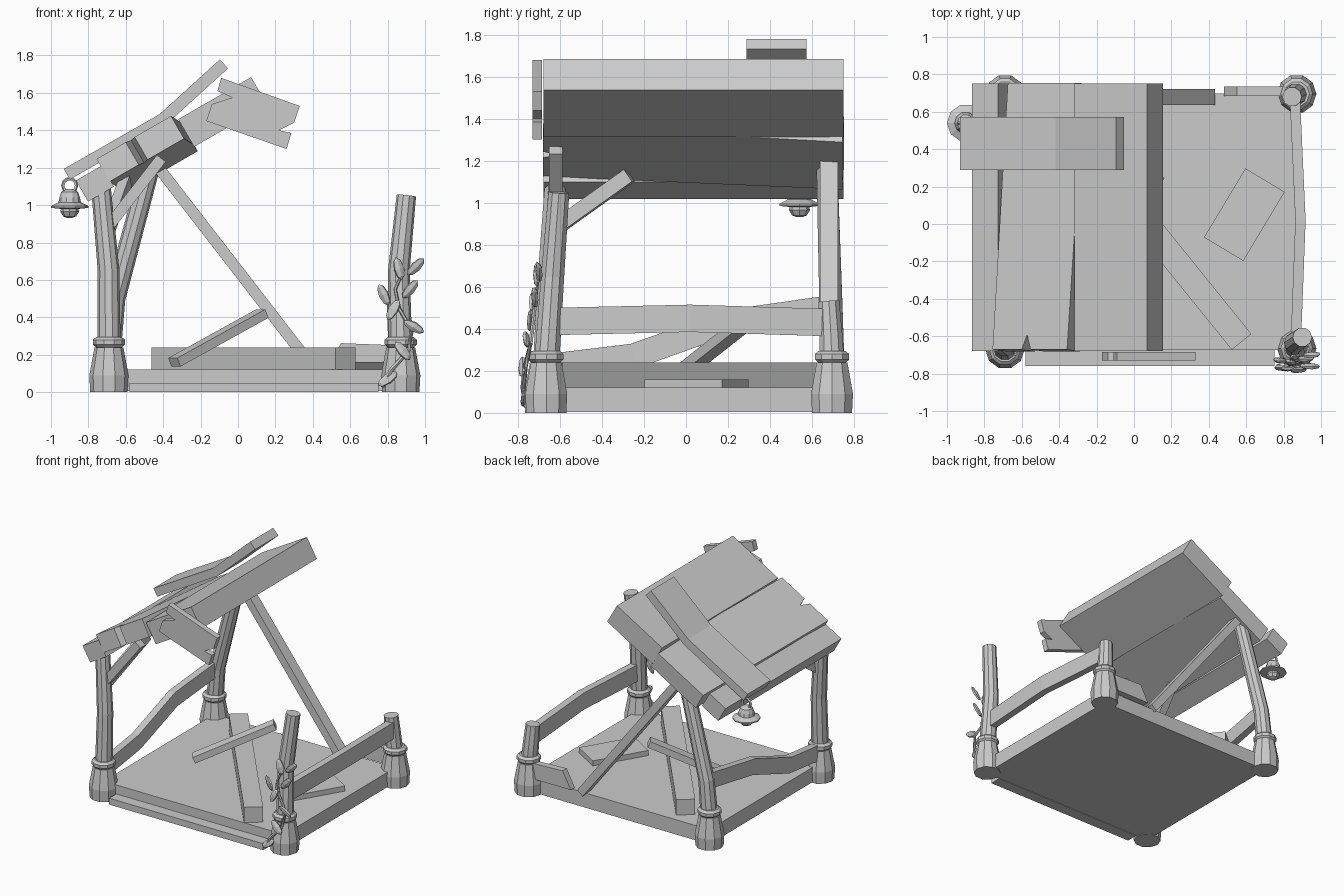
import bpy, bmesh, math
from mathutils import Vector, Matrix

if "Cube" in bpy.data.objects:
    bpy.data.objects.remove(bpy.data.objects["Cube"])

def finish(bm, name):
    bmesh.ops.recalc_face_normals(bm, faces=bm.faces)
    me = bpy.data.meshes.new(name)
    bm.to_mesh(me)
    bm.free()
    ob = bpy.data.objects.new(name, me)
    bpy.context.collection.objects.link(ob)
    return ob

def sweep(name, path, sections):
    """Carry 2D cross-sections (side, up) along a path and cap the ends."""
    pts = [Vector(p) for p in path]
    bm = bmesh.new()
    rings = []
    for i, p in enumerate(pts):
        t = (pts[min(i + 1, len(pts) - 1)] - pts[max(i - 1, 0)]).normalized()
        ref = Vector((0, 1, 0)) if abs(t.z) > 0.9 else Vector((0, 0, 1))
        side = t.cross(ref).normalized()
        up = side.cross(t)
        rings.append([bm.verts.new(p + side * a + up * b) for a, b in sections[i]])
    n = len(rings[0])
    for r, s in zip(rings, rings[1:]):
        for k in range(n):
            bm.faces.new((r[k], r[(k + 1) % n], s[(k + 1) % n], s[k]))
    bm.faces.new(rings[0])
    bm.faces.new(rings[-1])
    return finish(bm, name)

def circle(r, n=10):
    return [(r * math.cos(2 * math.pi * k / n), r * math.sin(2 * math.pi * k / n)) for k in range(n)]

def tube(name, path, radii, n=10):
    return sweep(name, path, [circle(r, n) for r in radii])

def beam(name, path, w, h):
    a, b = w / 2, h / 2
    return sweep(name, path, [[(-a, -b), (a, -b), (a, b), (-a, b)]] * len(path))

def lathe(name, x, y, prof, n=10):
    bm = bmesh.new()
    rings = [[bm.verts.new((x + a, y + b, z)) for a, b in circle(r, n)] for r, z in prof]
    for r, s in zip(rings, rings[1:]):
        for k in range(n):
            bm.faces.new((r[k], r[(k + 1) % n], s[(k + 1) % n], s[k]))
    bm.faces.new(rings[0])
    bm.faces.new(rings[-1])
    return finish(bm, name)

def prism(name, outline, thick, mat):
    bm = bmesh.new()
    lo, hi = ([bm.verts.new(mat @ Vector((a, b, z))) for a, b in outline] for z in (-thick / 2, thick / 2))
    n = len(outline)
    for k in range(n):
        bm.faces.new((lo[k], lo[(k + 1) % n], hi[(k + 1) % n], hi[k]))
    bm.faces.new(lo)
    bm.faces.new(hi)
    return finish(bm, name)

def rect(w, d):
    return [(-w / 2, -d / 2), (w / 2, -d / 2), (w / 2, d / 2), (-w / 2, d / 2)]

# Floor slab and front step
prism("floor", rect(1.56, 1.37), 0.115, Matrix.Translation((0.09, 0.012, 0.0625)))
prism("front_step", rect(1.33, 0.09), 0.05, Matrix.Translation((0.085, -0.715, 0.025)))

# Post feet, collars and bent shafts
posts = {
    "front_left": [(-0.69, -0.67, 0.2), (-0.692, -0.65, 0.65), (-0.735, -0.62, 1.12)],
    "back_left": [(-0.69, 0.695, 0.2), (-0.66, 0.69, 0.5), (-0.47, 0.67, 1.2)],
    "front_right": [(0.87, -0.665, 0.2), (0.86, -0.635, 0.65), (0.90, -0.605, 1.05)],
    "back_right": [(0.87, 0.695, 0.2), (0.857, 0.69, 0.36), (0.845, 0.68, 0.53)],
}
for name, path in posts.items():
    x, y = path[0][:2]
    lathe(name + "_foot", x, y, [(0.1, 0), (0.105, 0.09), (0.077, 0.24)])
    lathe(name + "_collar", x, y, [(0.07, 0.24), (0.086, 0.255), (0.086, 0.28), (0.068, 0.295)])
    tube(name + "_post", path, [0.063, 0.058, 0.052])

# Side rails and the broken back rail
beam("right_rail", [(0.865, -0.64, 0.435), (0.89, 0.02, 0.45), (0.86, 0.68, 0.43)], 0.055, 0.13)
beam("left_rail", [(-0.69, -0.66, 0.22), (-0.70, -0.25, 0.27), (-0.70, 0.2, 0.43), (-0.67, 0.69, 0.5)], 0.055, 0.12)
stub = Matrix.Translation((0, 0.71, 0)) @ Matrix.Rotation(math.pi / 2, 4, 'X')
prism("broken_back_rail", [(0.48, 0.13), (0.85, 0.13), (0.85, 0.25), (0.55, 0.262)], 0.05, stub)

# Braces and the long leaning strut
beam("front_left_brace", [(-0.69, -0.62, 0.89), (-0.41, -0.62, 1.25)], 0.065, 0.06)
beam("side_brace", [(-0.69, -0.62, 0.88), (-0.60, -0.27, 1.13)], 0.055, 0.07)
beam("leaning_strut", [(-0.44, 0.68, 1.22), (0.41, 0.68, 0.12)], 0.085, 0.06)

# Fallen timber on the floor
beam("fallen_beam", [(0.575, -0.63, 0.18), (-0.41, 0.59, 0.18)], 0.135, 0.12)
beam("fallen_stick", [(-0.34, -0.06, 0.16), (0.13, 0.27, 0.42)], 0.085, 0.05)
prism("fallen_plank", rect(0.43, 0.245), 0.04,
      Matrix.Translation((0.59, 0.05, 0.14)) @ Matrix.Rotation(math.radians(59), 4, 'Z'))

# Sloping roof slabs
def roof(x, z, pitch=30, tilt=0.0, yaw=0.0):
    return (Matrix.Translation((x, 0.036, z)) @ Matrix.Rotation(math.radians(-pitch), 4, 'Y')
            @ Matrix.Rotation(math.radians(tilt), 4, 'X') @ Matrix.Rotation(math.radians(yaw), 4, 'Z'))

h = 0.714
prism("lower_roof_slab", rect(0.16, 2 * h), 0.13, roof(-0.765, 1.115))
prism("middle_roof_slab",
      [(-0.24, -h), (-0.06, -h), (-0.03, -h + 0.08), (-0.005, -h), (0.22, -h),
       (0.245, 0), (0.25, h), (-0.2, h)], 0.14, roof(-0.49, 1.265, tilt=-3.8))
prism("upper_roof_slab", rect(0.45, 2 * h), 0.17, roof(-0.082, 1.498))

# Bent board lying across the roof
beam("roof_board", [(-0.915, 0.43, 1.165), (-0.40, 0.43, 1.46), (-0.075, 0.43, 1.755)], 0.285, 0.065)

# Broken fascia board hanging at the front
fascia = [(-0.09, 1.68), (0.33, 1.53), (0.30, 1.44), (0.22, 1.40), (0.285, 1.385),
          (0.26, 1.30), (-0.17, 1.45), (-0.14, 1.54), (-0.03, 1.575), (-0.11, 1.61)]
prism("broken_fascia", fascia, 0.045, Matrix.Translation((0, -0.708, 0)) @ Matrix.Rotation(math.pi / 2, 4, 'X'))

# Bell with clapper and hanging loop
bx, by = -0.9, 0.54
lathe("bell", bx, by, [(0.02, 1.085), (0.045, 1.07), (0.055, 1.04), (0.06, 1.015), (0.1, 0.995), (0.1, 0.985), (0.05, 0.98)])
lathe("clapper", bx, by, [(0.045, 0.99), (0.05, 0.965), (0.035, 0.94), (0.015, 0.932)], 8)
bpy.ops.mesh.primitive_torus_add(location=(bx, by, 1.105), rotation=(math.pi / 2, 0, 0),
                                 major_radius=0.036, minor_radius=0.01, major_segments=10, minor_segments=5)
bpy.context.object.name = "bell_loop"

# Vine climbing the front right post
tube("vine", [(0.77, -0.76, 0.03), (0.82, -0.775, 0.12), (0.91, -0.765, 0.22), (0.93, -0.74, 0.33),
              (0.86, -0.725, 0.45), (0.84, -0.715, 0.55), (0.89, -0.70, 0.66)],
     [0.013, 0.013, 0.012, 0.011, 0.01, 0.009, 0.006], 6)
leaves = [(0.95, -0.70, 0.67, -45), (0.78, -0.73, 0.52, 25), (0.92, -0.72, 0.55, -40),
          (0.94, -0.76, 0.35, 60), (0.86, -0.71, 0.66, 15), (0.83, -0.74, 0.44, -30),
          (0.88, -0.78, 0.22, 40), (0.80, -0.77, 0.07, -55)]
for i, (x, y, z, a) in enumerate(leaves):
    bm = bmesh.new()
    m = (Matrix.Translation((x, y, z)) @ Matrix.Rotation(math.radians(-a), 4, 'Y')
         @ Matrix.Rotation(0.4 * (-1) ** i, 4, 'Z') @ Matrix.Diagonal((0.03, 0.016, 0.062, 1)))
    bmesh.ops.create_uvsphere(bm, u_segments=6, v_segments=4, radius=1, matrix=m)
    finish(bm, "vine_leaf_%d" % (i + 1))
